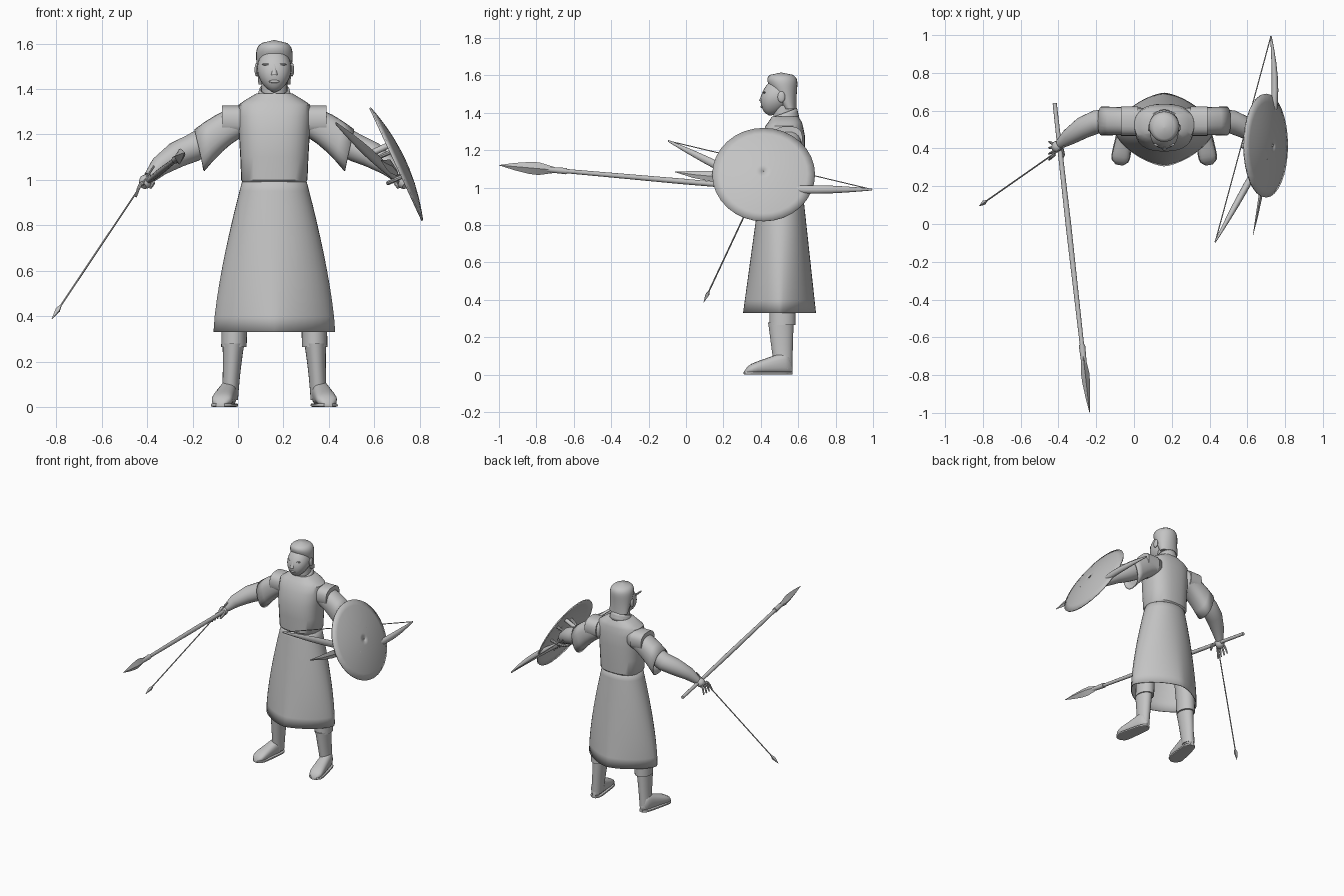
import bpy
import bmesh
from math import cos, sin, pi, radians, copysign
from mathutils import Vector

cube = bpy.data.objects.get("Cube")
if cube:
    bpy.data.objects.remove(cube, do_unlink=True)

grey = bpy.data.materials.new("plain grey")
grey.use_nodes = True
shade = (.55, .55, .55, 1)
grey.diffuse_color = shade
grey.node_tree.nodes["Principled BSDF"].inputs["Base Color"].default_value = shade

MIDDLE = .16  # the figure's own mirror plane
parts = []


def add_object(name, mesh, shell):
    ob = bpy.data.objects.new(name, mesh)
    bpy.context.collection.objects.link(ob)
    if shell:
        ob.modifiers.new("shell", "SOLIDIFY").thickness = shell
    parts.append(ob)


def loft(name, sections, sides=24, shell=0, pair=False):
    """Skin rings given as (centre, u axis, v axis, roundness); a shell is left open-ended."""
    bm = bmesh.new()
    rings = []
    for centre, u, v, roundness in sections:
        ring = []
        for i in range(sides):
            angle = 2 * pi * i / sides
            across, up = [copysign(abs(f) ** (2 / roundness), f) for f in (cos(angle), sin(angle))]
            ring.append(bm.verts.new(Vector(centre) + Vector(u) * across + Vector(v) * up))
        rings.append(ring)
    for lower, upper in zip(rings, rings[1:]):
        for i in range(sides):
            bm.faces.new((lower[i - 1], lower[i], upper[i], upper[i - 1]))
    if not shell:
        bm.faces.new(rings[0])
        bm.faces.new(rings[-1])
    bmesh.ops.recalc_face_normals(bm, faces=bm.faces)
    mesh = bpy.data.meshes.new(name)
    bm.to_mesh(mesh)
    bm.free()
    mesh.materials.append(grey)
    if pair:
        twin = mesh.copy()
        for vertex in twin.vertices:
            vertex.co.x = 2 * MIDDLE - vertex.co.x
        twin.flip_normals()
        add_object("right_" + name, mesh, shell)
        add_object("left_" + name, twin, shell)
    else:
        add_object(name, mesh, shell)


def ring(z, x, y, width, depth, roundness=2):
    """A level section for loft."""
    return (x, y, z), (width, 0, 0), (0, depth, 0), roundness


def steps(count):
    return [i / count for i in range(count + 1)]


def mix(start, end, t):
    return start + (end - start) * t


def tube(name, points, sides=12, flat=1, pair=False):
    """Tapered tube through (position, radius) points."""
    places = [Vector(place) for place, radius in points]
    sections = []
    for i, (place, radius) in enumerate(points):
        ahead = places[min(i + 1, len(places) - 1)] - places[max(i - 1, 0)]
        ahead.normalize()
        sideways = ahead.cross(Vector((0, 0, 1))).normalized()
        sections.append((place, sideways * radius * flat, ahead.cross(sideways) * radius, 2))
    loft(name, sections, sides, pair=pair)


def ball(name, centre, rx, ry, rz, pair=False):
    x, y, z = centre
    loft(name, [ring(z - rz * cos(pi * t), x, y, rx * (sin(pi * t) + .01), ry * (sin(pi * t) + .01))
                for t in steps(8)], 16, pair=pair)


# Robe: skirt with an open pointed hem, and torso overhanging the waist
loft("skirt", [ring(mix(.33, 1.02, t), MIDDLE, mix(.5, .51, t), mix(.268, .135, t ** 1.4),
                    mix(.195, .11, t), mix(1.5, 2.2, t)) for t in steps(10)], 40, shell=.006)
loft("torso", [ring(z, MIDDLE, y, width, depth, 2.5) for z, y, width, depth in (
    (.99, .51, .14, .11), (1, .51, .146, .12), (1.1, .51, .15, .124), (1.2, .51, .156, .126),
    (1.28, .52, .16, .115), (1.33, .525, .158, .1), (1.35, .53, .13, .09), (1.38, .53, .08, .07))], 32)

# Neck, slanted collar and egg-shaped head
loft("neck", [ring(z, MIDDLE, .525, .057, .058) for z in (1.3, 1.44)])
loft("collar", [((MIDDLE, .526, mix(1.35, 1.4, t)), (mix(.08, .066, t), 0, 0), (0, mix(.08, .068, t), .025), 2)
                for t in steps(3)], shell=.008)
loft("head", [ring(mix(1.385, 1.595, t), MIDDLE, .5 - .05 * (1 - t) ** 2, .075 * (sin(pi * t) + .01) ** .6,
                   .085 * (sin(pi * t) + .01) ** .6, 2.2) for t in steps(16)], 28)
loft("hair", [ring(mix(1.42, 1.615, t), MIDDLE, .51 + .045 * (1 - t) ** 1.5,
                   (1.001 - t ** 8) ** .5 * mix(.07, .088, t),
                   (1.001 - t ** 8) ** .5 * mix(.035, .1, t)) for t in steps(16)], 28)
loft("nose", [ring(mix(1.462, 1.51, t), MIDDLE, mix(.407, .416, t), mix(.016, .007, t),
                   mix(.018, .008, t)) for t in steps(3)], 10)
ball("mouth", (MIDDLE, .406, 1.433), .024, .008, .007)
ball("eye", (.13, .428, 1.49), .013, .012, .007, pair=True)
ball("brow", (.128, .421, 1.508), .022, .01, .005, pair=True)
ball("ear", (.082, .51, 1.485), .009, .02, .03, pair=True)

# Flared sleeves hanging from a shoulder cap
loft("sleeve", [((mix(.05, -.17, t), .545, mix(1.265, 1.13, t ** 1.6)), (-.022 * t, 0, mix(.065, .092, t)),
                 (0, mix(.07, .077, t), 0), 2.4) for t in steps(5)], shell=.006, pair=True)
loft("shoulder_cap", [((x, .545, 1.262), (0, 0, .066), (0, .078, 0), 2.6) for x in (.02, -.07)], pair=True)

# Arms and hands with spread fingers
wrist = Vector((-.39, .425, 1.01))
palm = Vector((-.42, .395, .975))
tube("arm", [((0, .55, 1.25), .06), ((-.12, .55, 1.185), .062), ((-.2, .54, 1.14), .062),
             ((-.27, .51, 1.11), .058), ((-.345, .46, 1.06), .044), (wrist, .027)], 20, pair=True)
tube("palm", [(wrist.lerp(palm, t), .02 + .012 * sin(pi * t)) for t in steps(5)], pair=True)
for i, name in enumerate(("index", "middle", "ring", "little")):
    root = palm + Vector((0, .017 * (i - 1.5), .01))
    spread = Vector((-.03, .015 * (i - 2), 0))
    drop = Vector((0, 0, -.06))
    tube(name + "_finger", [(root + spread * t + drop * t * t, mix(.01, .005, t)) for t in steps(3)],
         8, pair=True)
tube("thumb", [(wrist, .012), ((-.375, .365, .985), .01), ((-.385, .34, .965), .006)], 8, pair=True)

# Trousers gathered above tall boots
loft("trouser_leg", [ring(mix(.265, .85, t), mix(-.018, .08, t * t), .516, mix(.056, .075, t * t),
                          mix(.07, .085, t * t)) for t in steps(6)], pair=True)
loft("boot_shaft", [ring(mix(.03, .28, t), mix(-.036, -.02, t), mix(.52, .507, t), mix(.036, .048, t * t),
                         mix(.048, .068, t)) for t in steps(5)], pair=True)
heel, toe = Vector((-.032, .568, 0)), Vector((-.078, .312, 0))
sideways = (toe - heel).cross(Vector((0, 0, 1))).normalized()
foot, sole = [], []
for t in steps(12):
    taper = (1.1 - (2 * t - 1) ** 6) ** .5
    width, height = mix(.034, .048, t) * taper, mix(.125, .04, t) * taper
    place = heel.lerp(toe, t)
    foot.append((place + Vector((0, 0, .005 + height / 2)), sideways * width, (0, 0, height / 2), 2.5))
    sole.append((place + Vector((0, 0, .008)), sideways * (width + .004), (0, 0, .008), 5))
loft("boot_foot", foot, 20, pair=True)
loft("boot_sole", sole, 20, pair=True)

# Spear in the right hand
butt, tip = Vector((-.42, .64, .975)), Vector((-.235, -1, 1.12))


def spear_piece(name, stations, sides=12, flat=1):
    tube(name, [(butt.lerp(tip, t), radius) for t, radius in stations], sides, flat)


spear_piece("spear_shaft", ((0, .011), (.4, .015), (.82, .011)))
spear_piece("spear_socket", ((.78, .017), (.85, .014)))
spear_piece("spear_head", ((.815, .014), (.87, .034), (.9, .032), (.95, .019), (1, .001)), 4, .65)

# Arrow hanging from the right hand
nock, point = Vector((-.37, .41, 1.06)), Vector((-.82, .095, .387))
tube("arrow_shaft", [(nock, .004), (nock.lerp(point, .95), .004)], 8)
tube("arrow_head", [(nock.lerp(point, .91), .004), (nock.lerp(point, .94), .013), (point, .001)], 4)

# Domed round shield facing outward and up, with straps and a grip behind
normal, down, across = Vector((.907, 0, .42)), Vector((.42, 0, -.907)), Vector((0, 1, 0))
centre = Vector((.7, .415, 1.07))
radius = .275
loft("shield", [(centre + normal * .042 * (1 - t * t), down * radius * t, across * radius * t, 2)
                for t in (1, .85, .65, .4, .15, .005)], 32, shell=.008)
for name, shift in (("upper_strap", -.06), ("lower_strap", .06)):
    tube(name, [(centre + down * shift + normal * (.035 - .105 * sin(pi * t)) + across * .08 * cos(pi * t), .01)
                for t in steps(6)], 8)
tube("shield_grip", [(centre - down * .09 + normal * reach, .014) for reach in (-.1, .03)])

# Bow and string held behind the shield, with a short blade
front_tip, grip, back_tip = Vector((.43, -.095, 1.25)), Vector((.717, .42, .99)), Vector((.725, .995, .99))
for name, end, bulge in (("front_bow_limb", front_tip, 0), ("back_bow_limb", back_tip, .025)):
    tube(name, [(grip.lerp(end, t) + Vector((bulge * sin(pi * t), 0, 0)), mix(.014, .005, t) + .013 * sin(pi * t))
                for t in steps(8)], flat=.8)
tube("bow_string", [(front_tip, .003), (back_tip, .003)], 6)
tube("blade", [((.63, -.06, 1.085), .002), ((.65, .04, 1.07), .018), ((.67, .15, 1.06), .03),
               ((.7, .33, 1.03), .014)], 4, .35)

# Soft shading with crisp edges
bpy.ops.object.select_all(action="DESELECT")
for ob in parts:
    ob.select_set(True)
    bpy.context.view_layer.objects.active = ob
bpy.ops.object.shade_smooth_by_angle(angle=radians(38))
